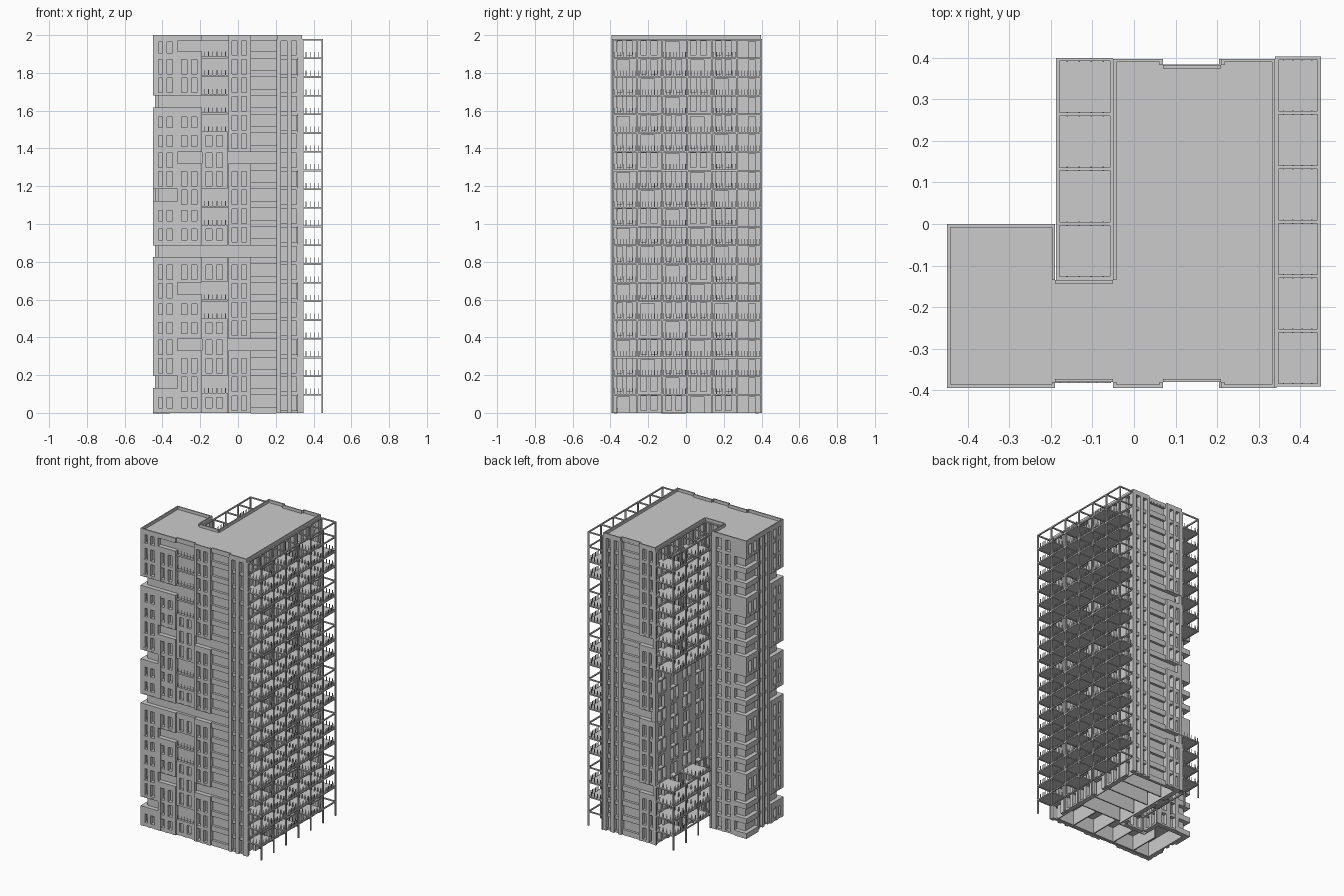
import bpy, bmesh, math

if "Cube" in bpy.data.objects:
    bpy.data.objects.remove(bpy.data.objects["Cube"])

FH, N, T = 0.099, 20, 0.03          # floor height, floors, facade depth
parts = {}


def box(part, x, y, z):
    """Axis-aligned box from (min, max) ranges, added to the named part."""
    bm = parts.setdefault(part, bmesh.new())
    x, y, z = sorted(x), sorted(y), sorted(z)
    v = [bm.verts.new((a, b, c)) for c in z for a, b in
         ((x[0], y[0]), (x[1], y[0]), (x[1], y[1]), (x[0], y[1]))]
    for f in ((3, 2, 1, 0), (4, 5, 6, 7), (0, 1, 5, 4), (1, 2, 6, 5), (2, 3, 7, 6), (3, 0, 4, 7)):
        bm.faces.new([v[k] for k in f])


def prism(part, pts, z0, z1):
    bm = parts.setdefault(part, bmesh.new())
    lo = [bm.verts.new((p[0], p[1], z0)) for p in pts]
    hi = [bm.verts.new((p[0], p[1], z1)) for p in pts]
    bm.faces.new(lo[::-1])
    bm.faces.new(hi)
    for k in range(len(pts)):
        j = (k + 1) % len(pts)
        bm.faces.new((lo[k], lo[j], hi[j], hi[k]))


def edge_walls(part, pts, w, z):
    """Thin wall inside every edge of a counter-clockwise axis-aligned outline."""
    for (ax, ay), (bx, by) in zip(pts, pts[1:] + pts[:1]):
        dx, dy = (bx > ax) - (bx < ax), (by > ay) - (by < ay)
        box(part, (ax, bx - dy * w), (ay, by + dx * w), z)


def outline(d):
    return [(-.45 + d, -.39 + d), (.34 - d, -.39 + d), (.34 - d, .395 - d), (-.05 + d, .395 - d),
            (-.05 + d, -.135 - d), (-.19 - d, -.135 - d), (-.19 - d, -d), (-.45 + d, -d)]


class Face:
    """A facade plane; axis is the direction it faces, sign its outward side."""
    def __init__(self, name, axis, pos, sign):
        self.name, self.axis, self.pos, self.sign = name, axis, pos, sign

    def slab(self, u, z, d0=0.0, d1=T):
        d = (self.pos - self.sign * d0, self.pos - self.sign * d1)
        box(self.name, *((d, u) if self.axis == 'x' else (u, d)), z)

    # solid panel with two windows: full-height fins and recessed sills
    def windows(self, i, u0, u1, rec=0.0, lo=.013, hi=.09, sill=.003):
        z, w = i * FH, u1 - u0
        cuts = [u0, u0 + .16 * w, u0 + .39 * w, u0 + .57 * w, u0 + .80 * w, u1]
        for k in (0, 2, 4):
            self.slab((cuts[k], cuts[k + 1]), (z, z + FH), rec)
        for k in (1, 3):
            self.slab((cuts[k], cuts[k + 1]), (z, z + lo), rec + sill)
            self.slab((cuts[k], cuts[k + 1]), (z + hi, z + FH), rec + sill)

    # low parapet with a wide opening above
    def band(self, i, u0, u1, rec=0.0):
        z = i * FH
        self.slab((u0, u1), (z - .004, z + .032), rec)
        self.slab((u0, u1), (z + .095, z + FH), rec)

    # opening guarded by balusters
    def loggia(self, i, u0, u1, rec=0.0):
        z = i * FH
        self.slab((u0, u1), (z - .004, z + .006), rec)
        for k in range(6):
            u = u0 + (u1 - u0) * (k + .5) / 6
            self.slab((u - .002, u + .002), (z, z + .032), rec, rec + .004)

    # solid panel with one tall door
    def door(self, i, u0, u1, a, b):
        z, w = i * FH, u1 - u0
        self.slab((u0, u0 + a * w), (z, z + FH), 0, .02)
        self.slab((u0 + b * w, u1), (z, z + FH), 0, .02)
        self.slab((u0 + a * w, u0 + b * w), (z + .085, z + FH), 0, .02)


front = Face('front_facade', 'y', -.395, -1)
back = Face('back_facade', 'y', .398, 1)
left = Face('left_facade', 'x', -.45, -1)
right = Face('right_wall', 'x', .34, 1)
wing_back = Face('wing_back_facade', 'y', 0, 1)
court_x = Face('court_side_wall', 'x', -.05, -1)
court_y = Face('court_end_wall', 'y', -.135, 1)
court_w = Face('court_wing_wall', 'x', -.19, 1)

# Facade panels, floor by floor
for i in range(N):
    short = dict(lo=.025, hi=.082) if i % 5 in (0, 4) else {}
    # front and left, sharing the open corner
    corner = i in (1, 8, 11, 16)
    for f, u0, u1 in ((front, -.45, -.32), (left, -.39, -.26)):
        (f.band if corner else f.windows)(i, u0, u1, **({} if corner else short))
    if i in (3, 6, 8, 13, 16, 19):
        front.band(i, -.32, -.19)
    else:
        front.windows(i, -.32, -.19, **short)
    if i in (1, 5, 6, 10, 11, 15, 16, 17, 18, 19):
        front.loggia(i, -.19, -.055, .012)
    elif i == 8:
        front.band(i, -.19, -.055, .012)
    else:
        front.windows(i, -.19, -.055, .012, **short)
    for f in (front, back):
        if i in (3, 8, 13):
            f.band(i, -.05, .07)
        else:
            f.windows(i, -.05, .07)
        f.band(i, .07, .205, .014)
        f.windows(i, .205, .343, sill=.012)
    # left face and rear of the wing
    left.windows(i, -.26, -.13, .01, sill=.012)
    if i % 4 != 3:
        left.band(i, -.13, 0)
        wing_back.band(i, -.45, -.36)
    else:
        left.windows(i, -.13, 0)
        wing_back.slab((-.45, -.36), (i * FH, i * FH + FH))
    wing_back.windows(i, -.36, -.19)
    # courtyard walls
    for k in range(4):
        y = -.135 + k * .1325
        if (i + k) % 2:
            court_x.windows(i, y, y + .1325)
        else:
            court_x.door(i, y, y + .1325, .3, .75)
    court_y.windows(i, -.19, -.05)
    court_w.windows(i, -.135, 0)
    # wall behind the right balconies
    for k in range(6):
        y = -.39 + k * .131
        if k == 5:
            right.door(i, y, y + .131, .5, .8)
        elif (i + k) % 3:
            right.windows(i, y, y + .131)
        else:
            right.door(i, y, y + .131, .15, .7)

# Inner core, ground floor shell and ground floor partitions
prism('core', outline(T - .002), FH, 1.97)
edge_walls('ground_shell', outline(T - .002), .006, (0, FH))
for k in range(4):
    x = -.3 + k * .16
    box('ground_partition', (x, x + .008), (-.36, -.15), (0, FH))
    box('ground_partition', (0, .31), (-.14 + k * .13, -.132 + k * .13), (0, FH))

# Roof slab with the facade recesses, and its parapet
roof = [(-.45, -.395), (-.19, -.395), (-.19, -.381), (-.05, -.381), (-.05, -.395), (.07, -.395),
        (.07, -.381), (.21, -.381), (.21, -.395), (.34, -.395), (.34, .398), (.21, .398),
        (.21, .383), (.07, .383), (.07, .398), (-.05, .398), (-.05, -.135), (-.19, -.135),
        (-.19, 0), (-.45, 0)]
prism('roof', roof, 1.968, 1.98)
edge_walls('parapet', roof, .008, (1.97, 2.0))


def balcony_tower(name, xin, xout, ys, levels, seed):
    """Open post-and-beam frame with staggered balcony slabs and balusters."""
    h, s = .004, (1 if xout > xin else -1)
    xo, xi = xout - s * h, xin + s * h
    z0 = 0 if levels[0] == 1 else levels[0] * FH - .01
    top = levels[-1] * FH
    for y in ys:
        box(name + '_post', (xo - h, xo + h), (y - h, y + h), (z0, top))
        box(name + '_post', (xi - h, xi + h), (y - h, y + h), (z0, top))
    for i in levels:
        z = i * FH
        box(name + '_beam', (xo - h, xo + h), (ys[0] - h, ys[-1] + h), (z - .008, z))
        box(name + '_beam', (xi - h, xi + h), (ys[0] - h, ys[-1] + h), (z - .008, z))
        for y in ys:
            box(name + '_beam', (xi, xo), (y - h, y + h), (z - .008, z))
        if i == N:
            continue
        for k in range(len(ys) - 1):
            if (2 * k + i + (i // 3) + seed) % 4 == 0:
                continue
            a, b = ys[k], ys[k + 1]
            box(name + '_slab', (xin, xo), (a, b), (z - .006, z + .001))
            for m in range(8):
                y = a + (b - a) * (m + .5) / 8
                box(name + '_baluster', (xo - .0015, xo + .0015), (y - .0015, y + .0015), (z, z + .03))
            for m in range(4):
                x = xi + (xo - xi) * (m + .7) / 4.5
                for y in (a + h, b - h):
                    box(name + '_baluster', (x - .0015, x + .0015), (y - .0015, y + .0015), (z, z + .03))


balcony_tower('right_balcony', .34, .45, [-.388 + k * .1312 for k in range(7)], list(range(1, N + 1)), 1)
court_ys = [-.131 + k * .1318 for k in range(5)]
balcony_tower('court_lower_balcony', -.05, -.188, court_ys, list(range(1, 5)), 3)
balcony_tower('court_upper_balcony', -.05, -.188, court_ys, list(range(12, N + 1)), 3)

# Turn every collected part into an object
for name, bm in parts.items():
    mesh = bpy.data.meshes.new(name)
    bm.to_mesh(mesh)
    bm.free()
    bpy.context.collection.objects.link(bpy.data.objects.new(name, mesh))
